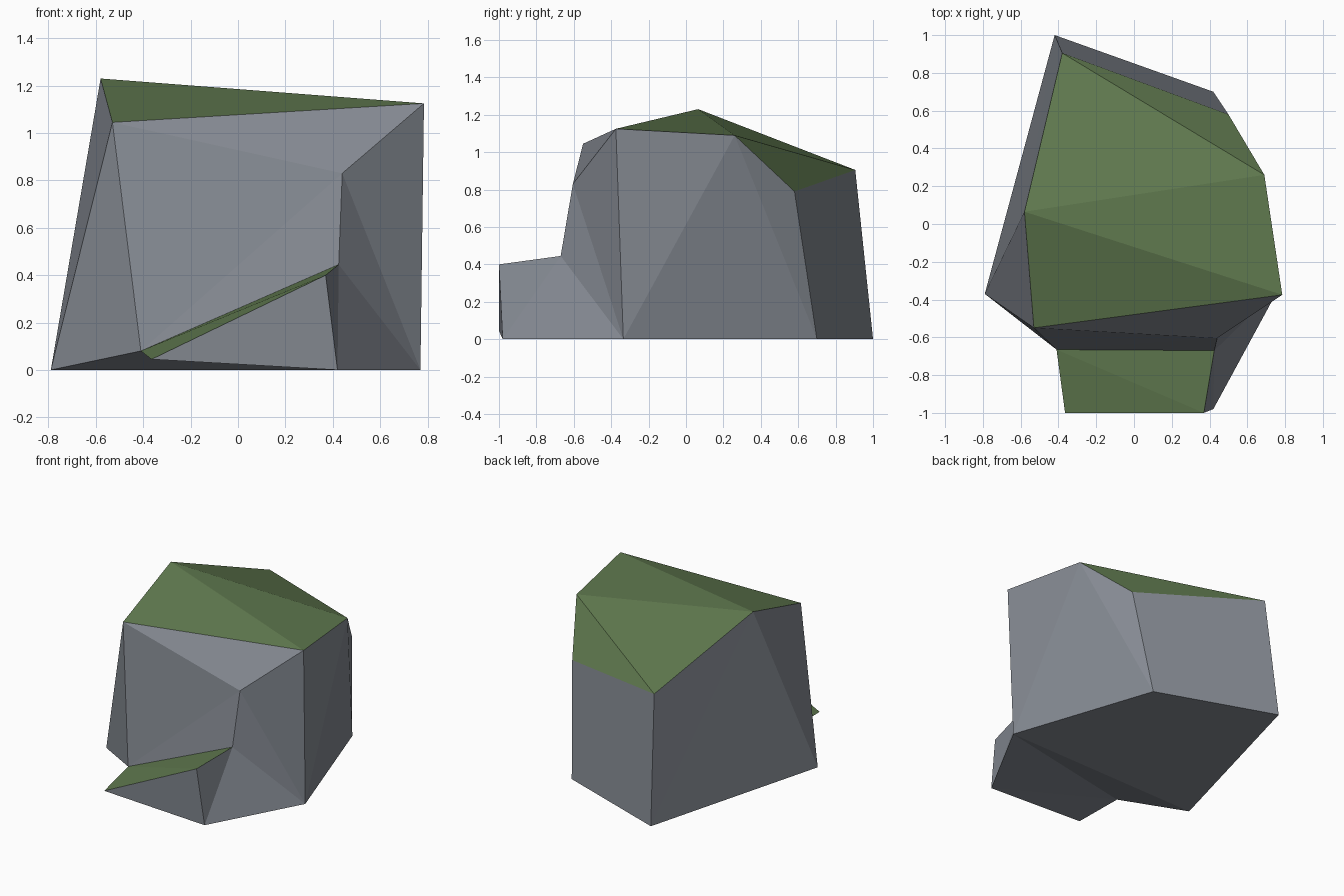
import bpy
import bmesh

if "Cube" in bpy.data.objects:
    bpy.data.objects.remove(bpy.data.objects["Cube"])

# Flat colours
def material(name, rgb):
    m = bpy.data.materials.new(name)
    m.diffuse_color = (*rgb, 1.0)
    m.use_nodes = True
    m.node_tree.nodes["Principled BSDF"].inputs["Base Color"].default_value = m.diffuse_color
    return m

stone = material("grey stone", (0.235, 0.255, 0.29))
moss = material("moss green", (0.115, 0.19, 0.077))

# Corners of the faceted boulder, named by ring
corners = {
    # mossy cap
    "peak": (-0.58, 0.065, 1.23), "cap_fl": (-0.53, -0.55, 1.045),
    "cap_fr": (0.785, -0.375, 1.125), "cap_r": (0.69, 0.26, 1.09),
    "cap_br": (0.50, 0.58, 0.79), "cap_b": (-0.38, 0.905, 0.905),
    # chipped front corner
    "chip": (0.44, -0.605, 0.83),
    # sloping ledge
    "ledge_ir": (0.425, -0.67, 0.445), "ledge_il": (-0.41, -0.665, 0.08),
    "ledge_ol": (-0.365, -1.0, 0.045), "ledge_or": (0.37, -1.0, 0.40),
    # base
    "base_l": (-0.79, -0.37, 0), "base_f": (0.42, -0.98, 0),
    "base_r": (0.77, -0.335, 0), "base_br": (0.42, 0.70, 0),
    "base_b": (-0.42, 1.0, 0),
}

moss_faces = [
    # cap
    "peak cap_fl cap_fr", "peak cap_fr cap_r", "peak cap_r cap_b",
    "cap_r cap_br cap_b",
    # ledge top
    "ledge_il ledge_ol ledge_or", "ledge_il ledge_or ledge_ir",
]
stone_faces = [
    # front
    "cap_fl chip cap_fr", "cap_fl ledge_il chip", "ledge_il ledge_ir chip",
    # left
    "base_l ledge_il cap_fl", "base_l cap_fl peak",
    "base_l peak base_b", "peak cap_b base_b",
    # back
    "cap_b cap_br base_br base_b",
    # right
    "cap_br cap_r base_br", "cap_r base_r base_br", "cap_fr base_r cap_r",
    "chip base_r cap_fr", "chip ledge_ir base_r",
    # ledge sides
    "ledge_ir base_f base_r", "ledge_ir ledge_or base_f",
    "ledge_ol base_f ledge_or",
    # underside
    "base_l base_r ledge_il", "ledge_il base_r base_f",
    "ledge_il base_f ledge_ol", "base_l base_b base_br base_r",
]

# Build the closed boulder with moss on the upper facets
bm = bmesh.new()
verts = {name: bm.verts.new(co) for name, co in corners.items()}
for index, faces in enumerate((stone_faces, moss_faces)):
    for names in faces:
        face = bm.faces.new([verts[n] for n in names.split()])
        face.material_index = index
bmesh.ops.recalc_face_normals(bm, faces=bm.faces)

mesh = bpy.data.meshes.new("mossy_boulder")
bm.to_mesh(mesh)
bm.free()
mesh.materials.append(stone)
mesh.materials.append(moss)
boulder = bpy.data.objects.new("mossy_boulder", mesh)
bpy.context.collection.objects.link(boulder)
